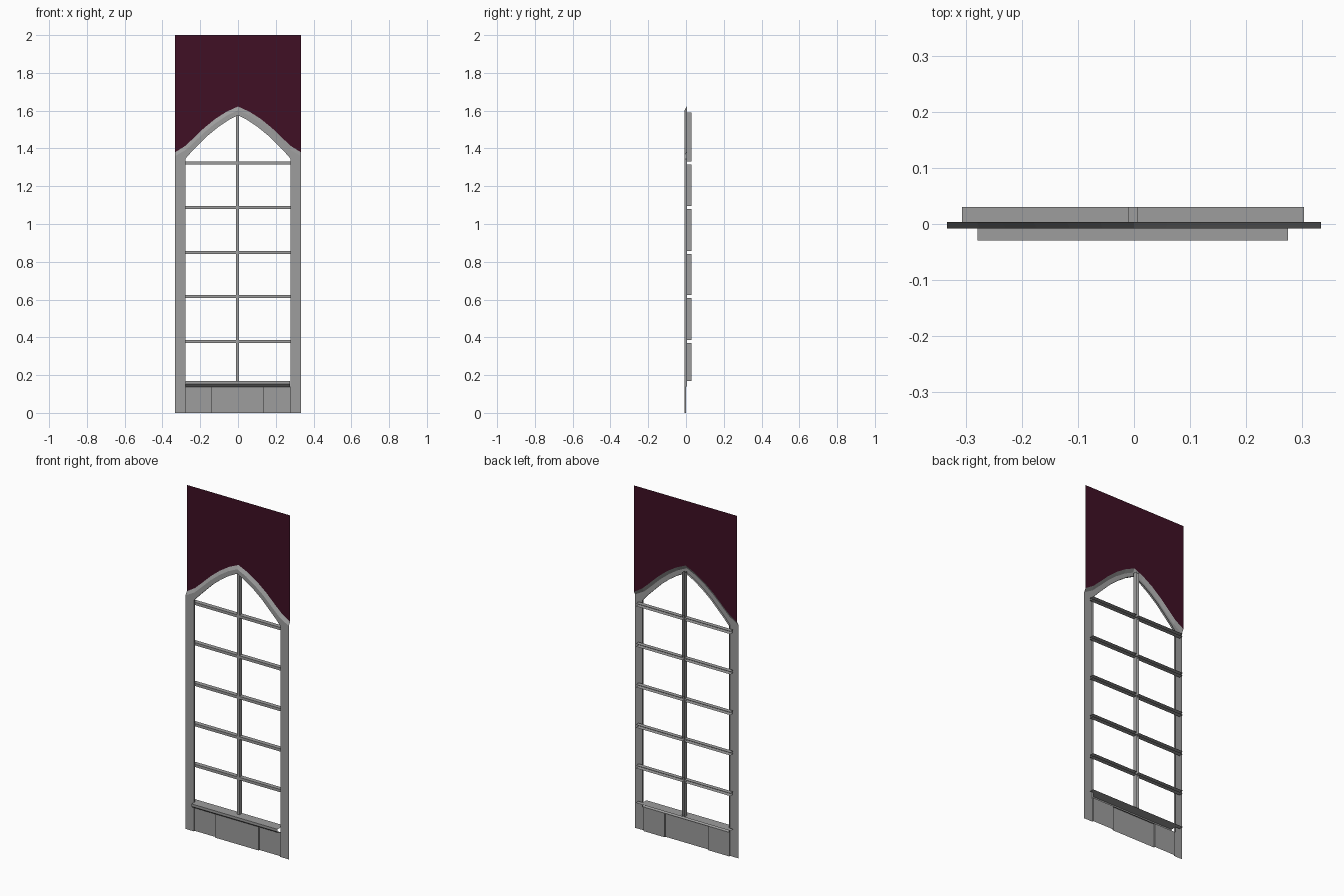
import bpy

if "Cube" in bpy.data.objects:
    bpy.data.objects.remove(bpy.data.objects["Cube"])

def material(name, rgb):
    m = bpy.data.materials.new(name)
    m.diffuse_color = (*rgb, 1)
    m.use_nodes = True
    m.node_tree.nodes["Principled BSDF"].inputs["Base Color"].default_value = m.diffuse_color
    return m

STONE = material("grey stone", (0.34, 0.34, 0.34))
WALL = material("dark maroon wall", (0.05, 0.005, 0.018))

def sheet(name, rows_list, mat):
    """Open surface: each entry is a list of rows of points, bridged with quads."""
    verts, faces = [], []
    for rows in rows_list:
        base, n = len(verts), len(rows[0])
        for r in rows:
            verts += r
        for i in range(len(rows) - 1):
            for j in range(n - 1):
                a = base + i * n + j
                faces.append((a, a + 1, a + n + 1, a + n))
    me = bpy.data.meshes.new(name)
    me.from_pydata(verts, [], faces)
    me.materials.append(mat)
    ob = bpy.data.objects.new(name, me)
    bpy.context.collection.objects.link(ob)
    return ob

def along_x(prof, x0, x1):
    """Sweep a (y, z) profile across x."""
    return [[(x, y, z) for y, z in prof] for x in (x0, x1)]

def along_z(prof, z0, z1):
    """Sweep an (x, y) profile up z."""
    return [[(x, y, z) for x, y in prof] for z in (z0, z1)]

F, B, BACK = -0.008, 0.004, 0.03     # frame front, frame back, bar back
W, IN, CX = 0.333, 0.279, -0.002     # half width, half opening, bar centre

# Pointed arch: half curves from springing to apex, mirrored
outer = [(-W, 1.38), (-0.28, 1.413), (-0.235, 1.455), (-0.18, 1.508), (-0.12, 1.557), (-0.06, 1.595), (0, 1.622)]
mid = [(-W, 1.36), (-0.275, 1.393), (-0.228, 1.437), (-0.173, 1.49), (-0.115, 1.537), (-0.057, 1.575), (0, 1.602)]
inner = [(-IN, 1.345), (-0.25, 1.378), (-0.21, 1.418), (-0.16, 1.468), (-0.105, 1.513), (-0.052, 1.549), (0, 1.576)]

def full(curve, y):
    pts = curve + [(-x, z) for x, z in reversed(curve[:-1])]
    return [(x, y, z) for x, z in pts]

sheet("arch_frame", [[full(outer, B), full(mid, F), full(inner, F), full(inner, B)]], STONE)
sheet("upper_wall", [[full(outer, B), [(x, y, 2.0) for x, y, z in full(outer, B)]]], WALL)

# Side jambs with inner reveals; outer top corner meets the arch
jambs = []
for s in (-1, 1):
    jambs.append([[(s * W, F, 0.14), (s * IN, F, 0.14), (s * IN, B, 0.14)],
                  [(s * W, F, 1.36), (s * IN, F, 1.345), (s * IN, B, 1.345)]])
sheet("side_jambs", jambs, STONE)

# Glazing bars: channels open at the back, joined at the crossings
levels = [0.378, 0.615, 0.85, 1.087, 1.322]
h = 0.008
cross, upright = [], []
for z in levels:
    prof = [(BACK, z - h), (B, z - h), (B, z + h), (BACK, z + h)]
    cross.append(along_x(prof, CX - 0.305, CX - h))
    cross.append(along_x(prof, CX + h, CX + 0.305))
    cross.append(along_x([(B, z - h), (B, z + h)], CX - h, CX + h))
sheet("cross_bars", cross, STONE)
edges = [0.168] + [z + d for z in levels for d in (-h, h)] + [1.59]
for z0, z1 in zip(edges[::2], edges[1::2]):
    upright.append(along_z([(CX - h, BACK), (CX - h, B), (CX + h, B), (CX + h, BACK)], z0, z1))
sheet("centre_bar", upright, STONE)

# Sill: moulded front lip and a shelf running behind the frame
sheet("sill", [
    along_x([(F, 0.138), (-0.016, 0.142), (-0.029, 0.153), (-0.029, 0.168), (B, 0.168)], CX - 0.277, CX + 0.277),
    along_x([(B, 0.168), (BACK, 0.168)], CX - 0.305, CX + 0.305)], STONE)

# Base: stepped panels under the sill
R = 0.0
plan = [(-W, F), (-IN, F), (-IN, R), (-0.143, R), (-0.143, F), (0.138, F), (0.138, R),
        (0.275, R), (0.275, F), (W, F)]
sheet("base_panels", [along_z(plan, 0, 0.14),
                      along_x([(F, 0.14), (R, 0.14)], -IN, 0.275)], STONE)
